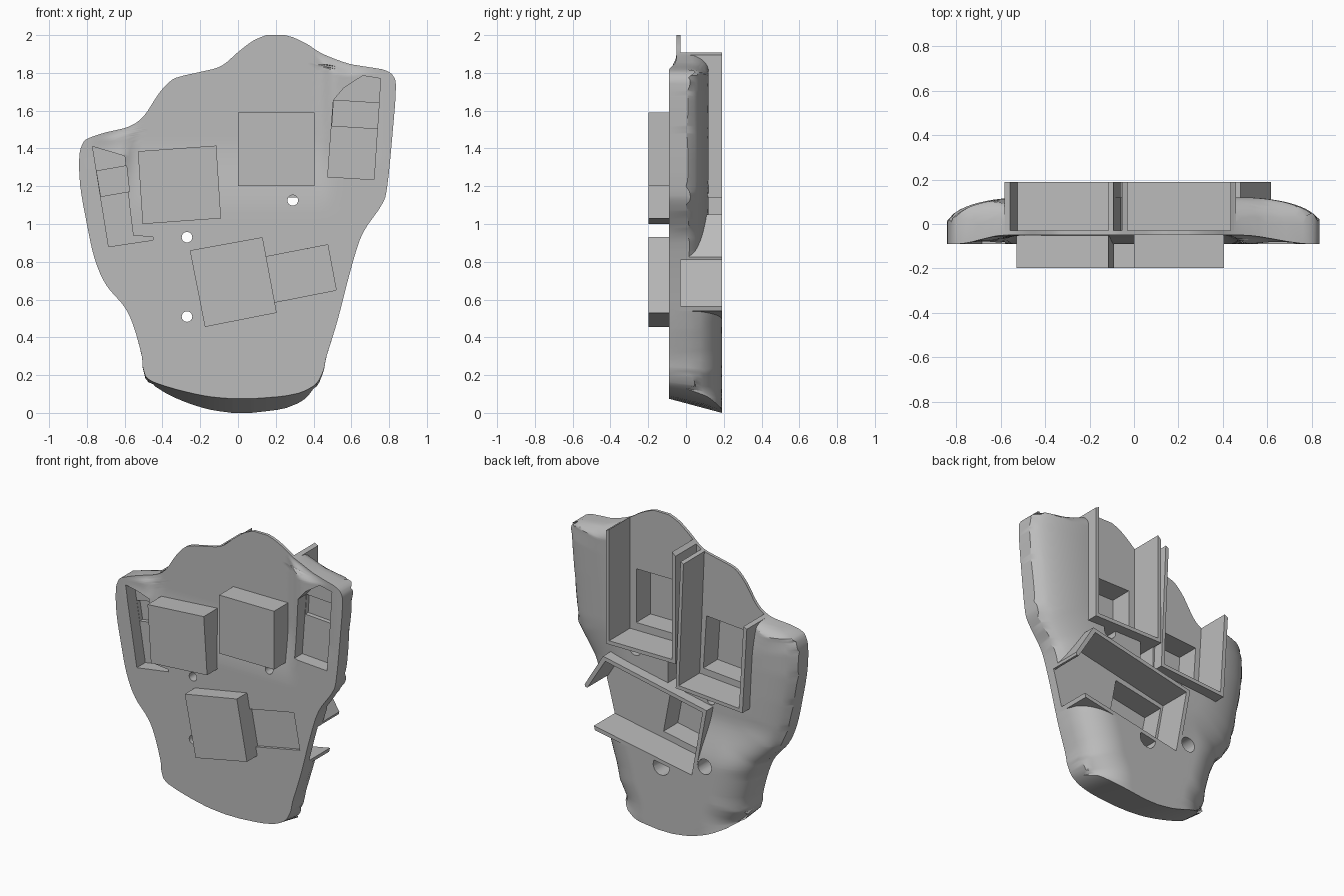
import bpy, bmesh, math
from mathutils import Vector
from mathutils.geometry import intersect_point_line

cube = bpy.data.objects.get("Cube")
if cube:
    bpy.data.objects.remove(cube, do_unlink=True)

grey = bpy.data.materials.new("plain_grey")
grey.use_nodes = True
TONE = (0.5, 0.5, 0.5, 1)
grey.diffuse_color = TONE
grey.node_tree.nodes["Principled BSDF"].inputs["Base Color"].default_value = TONE

# Side profiles of the palm, bottom to top
LEFT = [(-.03, 0), (-.2, .03), (-.45, .13), (-.5, .21), (-.51, .3), (-.55, .45), (-.6, .56),
        (-.7, .68), (-.76, .82), (-.8, 1), (-.835, 1.2), (-.84, 1.36), (-.82, 1.43),
        (-.79, 1.455), (-.7, 1.485), (-.58, 1.515), (-.5, 1.57), (-.42, 1.69), (-.36, 1.755),
        (-.31, 1.78), (-.2, 1.805), (-.09, 1.835), (0, 1.91), (.08, 1.97), (.15, 2)]
RIGHT = [(.07, 0), (.28, .03), (.4, .1), (.45, .2), (.47, .3), (.53, .5), (.6, .77),
         (.66, .95), (.76, 1.1), (.79, 1.2), (.82, 1.5), (.835, 1.7), (.825, 1.78),
         (.76, 1.82), (.6, 1.845), (.45, 1.9), (.37, 1.95), (.3, 1.985), (.25, 2)]
FLOOR, BACK, FRONT = -.03, .19, -.09
COLS = 56


def new_object(name, bm):
    bmesh.ops.recalc_face_normals(bm, faces=bm.faces)
    mesh = bpy.data.meshes.new(name)
    bm.to_mesh(mesh)
    bm.free()
    mesh.materials.append(grey)
    obj = bpy.data.objects.new(name, mesh)
    bpy.context.collection.objects.link(obj)
    return obj


def prism(name, points, y0, y1):
    bm = bmesh.new()
    face = bm.faces.new([bm.verts.new((x, y0, z)) for x, z in points])
    ext = bmesh.ops.extrude_face_region(bm, geom=[face])
    verts = [g for g in ext["geom"] if isinstance(g, bmesh.types.BMVert)]
    bmesh.ops.translate(bm, verts=verts, vec=(0, y1 - y0, 0))
    return new_object(name, bm)


def disc(x, z, r):
    return [(x + r * math.cos(i * math.tau / 24), z + r * math.sin(i * math.tau / 24))
            for i in range(24)]


def boolean(obj, points, y0, y1, operation="DIFFERENCE"):
    cutter = prism("cutter", points, y0, y1)
    mod = obj.modifiers.new("cut", "BOOLEAN")
    mod.operation, mod.solver, mod.object = operation, "EXACT", cutter
    bpy.context.view_layer.objects.active = obj
    bpy.ops.object.modifier_apply(modifier=mod.name)
    bpy.data.objects.remove(cutter, do_unlink=True)


def smooth(t):
    t = min(max(t, 0), 1)
    return t * t * (3 - 2 * t)


def spline(points, steps=4):
    # rounded curve through all points
    p = [Vector(q) for q in points]
    p = [p[0]] + p + [p[-1]]
    out = []
    for a, b, c, d in zip(p, p[1:], p[2:], p[3:]):
        for i in range(steps):
            t = i / steps
            out.append((b + (c - a) * t / 2 + (a - 2.5 * b + 2 * c - d / 2) * t ** 2
                        + (1.5 * (b - c) + (d - a) / 2) * t ** 3).to_tuple())
    return out + [tuple(points[-1])]


def side_x(profile, z):
    for (x0, z0), (x1, z1) in zip(profile, profile[1:]):
        if z <= z1 and z1 > z0:
            return x0 + (x1 - x0) * (z - z0) / (z1 - z0)
    return profile[-1][0]


# Palm: flat front, domed back that thickens toward the wrist
left, right = spline(LEFT), spline(RIGHT)
outline = left + right[::-1]
coarse = LEFT + RIGHT[::-1]
rim = []
for a, b in zip(coarse, coarse[1:]):
    if max(a[1], b[1]) > .15:
        # top edges round off much faster than the sides
        rim.append((Vector(a), Vector(b), 4 if abs(a[0] - b[0]) > abs(a[1] - b[1]) else 1))


def rim_distance(x, z):
    p = Vector((x, z))
    best = 9
    for a, b, scale in rim:
        q, t = intersect_point_line(p, a, b)
        q = a if t < 0 else b if t > 1 else q
        best = min(best, scale * (p - q.to_2d()).length)
    return best


def back_y(x, z, d):
    low = smooth((.85 - z) / .35)
    d = min(d / (.35 - .13 * low), 1)
    return (.12 + .07 * low) * math.sqrt(1 - (1 - d) ** 2)


def front_y(x, z, d):
    # the finger area sits back from the palm, and the lobe tops curl back to meet it
    finger = smooth((x + .62) / .08) * smooth((.52 - x) / .1) * smooth((z - 1.05) / .4)
    lip = smooth((x + .8) / .22) * smooth((.8 - x) / .32) * smooth(1.1 - d / .3)
    return FRONT + .04 * max(finger, lip * smooth((z - 1.3) / .12))


def slant(x, y, z):
    # the wrist end leans forward and up
    lift = .075 * max(0, 1 - z / .4) ** 2
    return (x, y, z + lift * (BACK - y) / (BACK - FRONT))


heights = []
for z in sorted([p[1] for p in outline] + [i * .025 for i in range(81)]):
    if not heights or z - heights[-1] > .007:
        heights.append(z)
heights[-1] = 2
bm = bmesh.new()
fronts, backs = [], []
for z in heights:
    xl, xr = side_x(left, z), side_x(right, z)
    row = [xl + (xr - xl) * i / COLS for i in range(COLS + 1)]
    row = [(x, z, rim_distance(x, z)) for x in row]
    fronts.append([bm.verts.new(slant(p[0], front_y(*p), z)) for p in row])
    backs.append([bm.verts.new(slant(p[0], back_y(*p), z)) for p in row])
for j in range(len(heights) - 1):
    for grid in (fronts, backs):
        for i in range(COLS):
            bm.faces.new((grid[j][i], grid[j][i + 1], grid[j + 1][i + 1], grid[j + 1][i]))
    for i in (0, COLS):
        bm.faces.new((fronts[j][i], fronts[j + 1][i], backs[j + 1][i], backs[j][i]))
for j in (0, -1):
    for i in range(COLS):
        bm.faces.new((fronts[j][i], fronts[j][i + 1], backs[j][i + 1], backs[j][i]))
palm = new_object("palm", bm)

# Open trays on the back: outer and inner footprints
TRAYS = {
    "left_tray": ([(-.055, 1.14), (.46, 1.14), (.46, 2.1), (-.055, 2.1)],
                  [(-.03, 1.165), (.435, 1.165), (.435, 2.2), (-.03, 2.2)]),
    "right_tray": ([(-.55, .945), (-.057, .98), (-.095, 1.9), (-.605, 1.9)],
                   [(-.525, .97), (-.08, 1.003), (-.122, 2), (-.585, 2)]),
    "lower_tray": ([(-.285, .89), (.48, 1.05), (.62, .82), (.7, .57), (-.195, .4)],
                   [(-.255, .87), (.465, 1.02), (.595, .81), (.8, .8), (.8, .615), (-.175, .43)]),
}
for name, (outer, inner) in TRAYS.items():
    boolean(palm, outer, FLOOR, .5)
    tray = prism(name, outer, FLOOR - .01, BACK)
    boolean(tray, inner, -.3, .5)
    boolean(tray, outline, -.3, .5, "INTERSECT")

# Gap between the two upper trays
boolean(palm, [(-.06, 1.2), (-.045, 2.1), (-.11, 2.1)], FLOOR, .5)

# Hollow boxes on the front, open into the trays
BOXES = {
    "left_box": [(0, 1.2), (.405, 1.2), (.405, 1.59), (0, 1.59)],
    "right_box": [(-.505, 1), (-.09, 1.03), (-.115, 1.415), (-.53, 1.385)],
    "lower_box": [(-.175, .455), (.205, .53), (.13, .93), (-.255, .86)],
}
for name, quad in BOXES.items():
    cx, cz = sum(p[0] for p in quad) / 4, sum(p[1] for p in quad) / 4
    inner = [(cx + (x - cx) * .92, cz + (z - cz) * .92) for x, z in quad]
    boolean(palm, inner, -.15, .3)
    box = prism(name, quad, -.198, -.04)
    boolean(box, inner, -.18, .1)

# Screw holes with wider seats at the back
for x, z, seat in ((-.27, .93, .03), (.29, 1.125, .045), (-.27, .51, .05)):
    boolean(palm, disc(x, z, .028), -.3, .5)
    boolean(palm, disc(x, z, seat), 0, .5)

# Cable notches in the back
boolean(palm, [(-.05, .9), (.05, .9), (.05, 1.15), (-.05, 1.15)], 0, .5)
boolean(palm, disc(.05, .43, .06), .05, .5)

# Stepped pockets in the front of both side lobes
boolean(palm, [(.475, 1.25), (.72, 1.235), (.755, 1.77), (.66, 1.785), (.56, 1.72), (.505, 1.655)],
        -.3, 0)
boolean(palm, [(.498, 1.52), (.738, 1.505), (.747, 1.64), (.507, 1.655)], -.3, .03)
boolean(palm, [(-.77, 1.41), (-.6, 1.36), (-.575, 1.1), (-.555, .94), (-.45, .93),
               (-.45, .915), (-.685, .88)], -.3, 0)
boolean(palm, [(-.748, 1.28), (-.59, 1.308), (-.575, 1.172), (-.726, 1.146)], -.3, .03)

# Shallow pocket beside the lower box
boolean(palm, [(.19, .585), (.52, .65), (.475, .89), (.14, .825)], -.3, FRONT + .02)

bpy.ops.object.select_all(action="DESELECT")
palm.select_set(True)
bpy.context.view_layer.objects.active = palm
bpy.ops.object.shade_smooth_by_angle(angle=math.radians(32))
